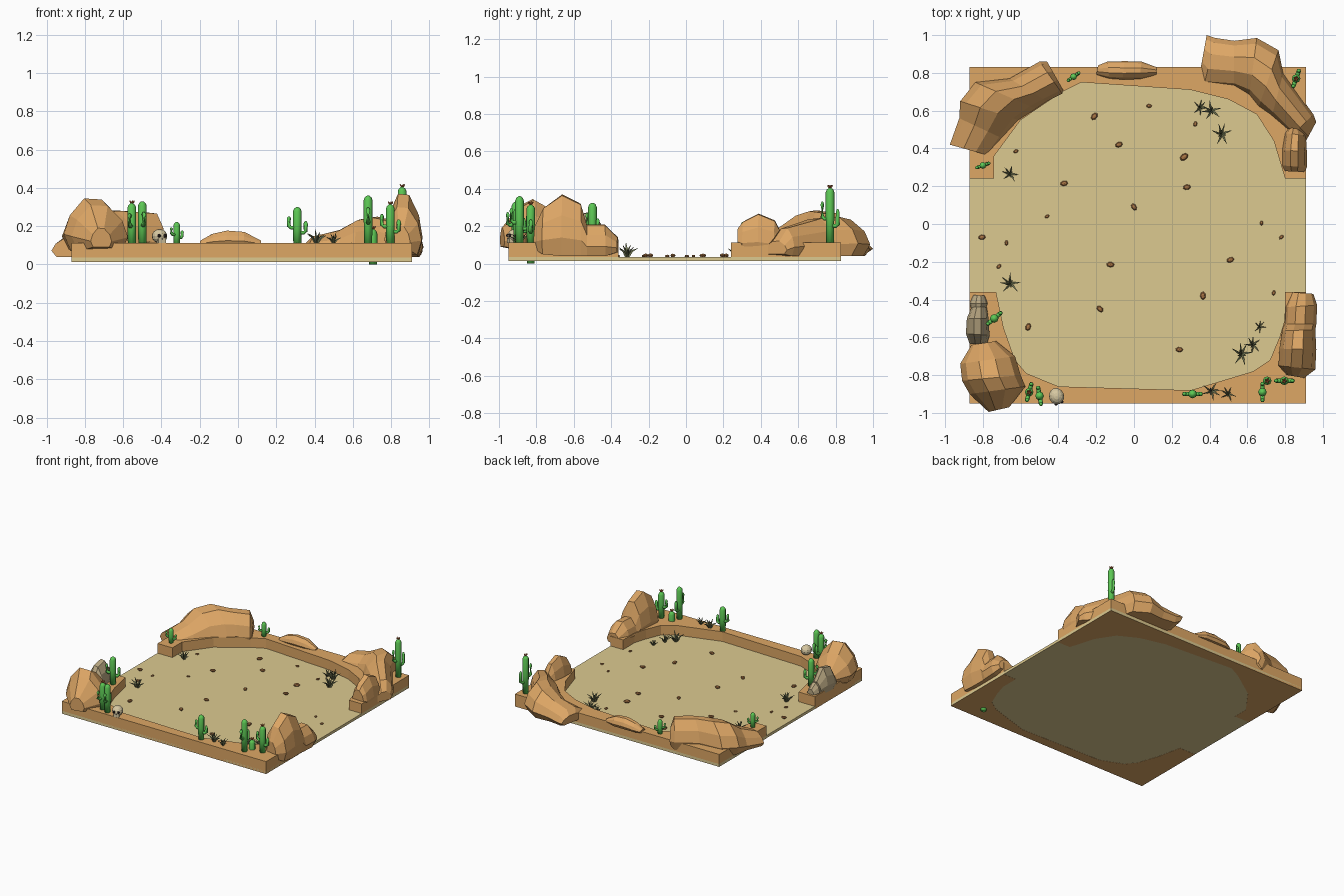
import bpy, bmesh, math, random
from mathutils import Vector, Matrix

random.seed(4)


def mat(name, r, g, b):
    m = bpy.data.materials.new(name)
    m.diffuse_color = (r, g, b, 1)
    return m


SAND = mat("sand", .72, .59, .28)
CLAY = mat("clay", .73, .39, .13)
ROCK = mat("sandstone", .72, .38, .13)
PALE = mat("pale_stone", .50, .40, .23)
GREEN = mat("cactus_green", .11, .58, .09)
FLOWER = mat("flower", .55, .16, .05)
GRASS = mat("dry_grass", .17, .19, .09)
PEBBLE = mat("pebble_brown", .40, .18, .06)
BONE = mat("bone", .68, .58, .36)
DARK = mat("dark", .03, .02, .02)


def finish(bm, name, *mats, smooth=False):
    bmesh.ops.recalc_face_normals(bm, faces=bm.faces)
    me = bpy.data.meshes.new(name)
    bm.to_mesh(me)
    bm.free()
    for m in mats:
        me.materials.append(m)
    for p in me.polygons:
        p.use_smooth = smooth
    ob = bpy.data.objects.new(name, me)
    bpy.context.collection.objects.link(ob)
    return ob


def loft(bm, rings, mi=0):
    vs = [[bm.verts.new(p) for p in r] for r in rings]
    n = len(vs[0])
    for a, b in zip(vs, vs[1:]):
        for i in range(n):
            j = (i + 1) % n
            bm.faces.new((a[i], a[j], b[j], b[i])).material_index = mi
    for r in (vs[0], vs[-1]):
        bm.faces.new(r).material_index = mi


def prism(name, outline, z0, z1, m):
    bm = bmesh.new()
    loft(bm, [[(x, y, z) for x, y in outline] for z in (z0, z1)])
    finish(bm, name, m)


# sand floor and raised rims
prism("sand_floor", [(-.87, -.95), (.91, -.95), (.91, .83), (-.87, .83)], .015, .036, SAND)
prism("front_rim", [(-.87, -.95), (-.87, -.36), (-.73, -.36), (-.69, -.55), (-.63, -.72),
                    (-.57, -.79), (-.4, -.86), (.3, -.88), (.63, -.78), (.72, -.72), (.77, -.6),
                    (.80, -.5), (.80, -.36), (.91, -.36), (.91, -.95)], .014, .112, CLAY)
prism("back_rim", [(-.87, .83), (-.87, .24), (-.74, .24), (-.74, .36), (-.6, .55), (-.38, .70),
                   (-.28, .75), (.3, .71), (.5, .66), (.65, .58), (.74, .44), (.80, .24),
                   (.91, .24), (.91, .83)], .014, .112, CLAY)

# rocks: stations (left x, left y, right x, right y, bottom, top) swept with one profile
PROFILE = [(.12, 0), (0, .32), (.1, .68), (.34, 1), (.64, .98), (.9, .66), (1, .3), (.88, 0)]


def rock(name, stations, m=ROCK):
    bm = bmesh.new()
    loft(bm, [[(xl + (xr - xl) * t, yl + (yr - yl) * t, z0 + (z1 - z0) * f) for t, f in PROFILE]
              for xl, yl, xr, yr, z0, z1 in stations])
    finish(bm, name, m)


rock("back_left_rock", [(-.975, .42, -.76, .36, .04, .14), (-.925, .56, -.69, .45, .04, .19),
                        (-.92, .65, -.61, .55, .04, .26), (-.84, .75, -.52, .61, .04, .285),
                        (-.66, .77, -.46, .65, .05, .28), (-.50, .86, -.38, .69, .05, .27),
                        (-.46, .86, -.375, .71, .08, .2)])
rock("back_right_rock", [(.385, 1, .345, .78, .06, .12), (.43, .985, .37, .73, .04, .15),
                         (.53, .97, .53, .72, .04, .18), (.65, .985, .61, .68, .04, .235),
                         (.765, .92, .66, .62, .04, .25), (.79, .80, .73, .57, .04, .24),
                         (.95, .58, .84, .47, .04, .19), (.965, .54, .90, .42, .05, .12)])
rock("right_small_rock", [(.80, .28, .90, .275, .09, .19), (.785, .31, .915, .30, .06, .225),
                          (.785, .39, .915, .385, .05, .267), (.80, .48, .91, .47, .05, .23),
                          (.82, .51, .89, .50, .08, .17)])
rock("front_right_rock", [(.81, -.80, .90, -.815, .08, .2), (.765, -.75, .96, -.77, .05, .3),
                          (.77, -.66, .965, -.665, .04, .37), (.785, -.565, .96, -.56, .04, .32),
                          (.795, -.53, .965, -.53, .04, .21), (.80, -.44, .97, -.43, .04, .21),
                          (.83, -.36, .95, -.37, .06, .14)])
rock("front_left_rock", [(-.86, -.64, -.73, -.62, .11, .19), (-.92, -.74, -.63, -.70, .08, .29),
                         (-.91, -.83, -.60, -.80, .07, .345), (-.87, -.90, -.575, -.86, .07, .31),
                         (-.77, -.995, -.66, -.97, .09, .19)])
rock("back_low_rock", [(-.2, .79, -.19, .84, .1, .125), (-.13, .77, -.14, .86, .1, .16),
                       (-.06, .765, -.05, .862, .1, .177), (.03, .767, .04, .86, .1, .17),
                       (.12, .79, .12, .83, .1, .125)])
rock("pale_boulder", [(-.87, -.635, -.78, -.64, .09, .17), (-.89, -.58, -.765, -.59, .09, .26),
                      (-.885, -.50, -.77, -.50, .09, .28), (-.86, -.44, -.78, -.44, .1, .19)], PALE)
rock("pale_small_boulder", [(-.86, -.46, -.79, -.46, .1, .18), (-.87, -.42, -.775, -.42, .09, .19),
                            (-.85, -.375, -.79, -.38, .1, .15)], PALE)


def tube(bm, pts, radii, n=8, mi=0):
    pts = [Vector(p) for p in pts]
    rings = []
    for i, (p, r) in enumerate(zip(pts, radii)):
        q = (pts[min(i + 1, len(pts) - 1)] - pts[max(i - 1, 0)]).to_track_quat('Z', 'Y')
        rings.append([p + q @ Vector((r * math.cos(a), r * math.sin(a), 0))
                      for a in (2 * math.pi * k / n for k in range(n))])
    loft(bm, rings, mi)


# cacti: x, y, bottom, top, arm angle (degrees), arms, flower
CACTI = [(-.555, -.89, .1, .32, 75, 2, 1), (-.50, -.91, .1, .33, 100, 2, 0),
         (-.74, -.50, .1, .325, 40, 2, 0), (-.32, .78, .1, .222, 35, 2, 0),
         (-.80, .31, .1, .225, 20, 2, 0), (.31, -.90, .1, .30, 0, 2, 0),
         (.68, -.89, .1, .36, 90, 2, 0), (.705, -.83, .0, .185, 0, 0, 1),
         (.796, -.83, .1, .315, 0, 2, 1), (.858, .77, .1, .405, 70, 2, 1)]
for k, (x, y, z0, z1, ang, arms, flower) in enumerate(CACTI):
    bm = bmesh.new()
    h = z1 - z0
    r = .023 if h > .15 else .018
    tube(bm, [(x, y, z) for z in (z0, z0 + h * .5, z1 - r, z1 - r * .4, z1)],
         [r * .9, r, r, r * .75, r * .25])
    for s in range(arms):
        a = math.radians(ang + 180 * s)
        zb, reach, up = z0 + h * (.33 + .13 * s), r * 1.9, h * .3
        path = [(0, 0), (reach * .75, 0), (reach, .008), (reach, up * .8), (reach, up)]
        q = r * .5
        tube(bm, [(x + d * math.cos(a), y + d * math.sin(a), zb + z) for d, z in path],
             [q, q, q, q, q * .4], 6)
    for s in range(5 * flower):
        a = s * 2 * math.pi / 5
        tube(bm, [(x, y, z1 - .003), (x + .009 * math.cos(a), y + .009 * math.sin(a), z1 + .008),
                  (x + .015 * math.cos(a), y + .015 * math.sin(a), z1 + .015)],
             [.003, .005, .001], 4, 1)
    finish(bm, f"cactus_{k}", GREEN, FLOWER, smooth=True)

# grass tufts: x, y, ground height, size
TUFTS = [(.35, .615, .034, .75), (.41, .6, .034, 1), (.465, .475, .034, 1.05),
         (-.655, .265, .034, .85), (-.655, -.315, .034, 1.05), (.57, -.69, .034, 1.1),
         (.63, -.64, .034, .85), (.665, -.545, .034, .6), (.41, -.885, .11, .95),
         (.50, -.90, .11, .75)]
for k, (x, y, z, s) in enumerate(TUFTS):
    bm = bmesh.new()
    off = random.random() * 6
    for b in range(9):
        a = off + b * 2.4
        reach = s * (.055 if b < 6 else .022)
        h = s * (.05 if b < 6 else .075) * random.uniform(.8, 1.1)
        c, d = math.cos(a) * reach, math.sin(a) * reach
        tube(bm, [(x + c * .1, y + d * .1, z), (x + c * .45, y + d * .45, z + h * .65),
                  (x + c, y + d, z + h)], [.006 * s, .006 * s, .0008], 3)
    finish(bm, f"grass_tuft_{k}", GRASS)

# pebbles: x, y, half length
PEBBLES = [(-.21, .57, .022), (-.08, .42, .021), (.08, .625, .015), (.325, .53, .015),
           (.265, .355, .025), (-.37, .215, .021), (.28, .195, .021), (-.46, .04, .013),
           (0, .09, .02), (-.625, .385, .014), (-.805, -.07, .02), (-.675, -.1, .014),
           (-.715, -.225, .015), (-.125, -.215, .021), (.51, -.19, .021), (.365, -.38, .022),
           (-.18, -.45, .021), (-.56, -.545, .021), (.24, -.665, .02), (.675, .005, .013),
           (.78, -.07, .014), (.74, -.365, .014)]
for k, (x, y, r) in enumerate(PEBBLES):
    bm = bmesh.new()
    m = (Matrix.Translation((x, y, .034 + r * .45)) @ Matrix.Rotation(random.random() * 3.1, 4, 'Z')
         @ Matrix.Diagonal((1, .68, .5, 1)))
    bmesh.ops.create_uvsphere(bm, u_segments=7, v_segments=4, radius=r, matrix=m)
    finish(bm, f"pebble_{k}", PEBBLE)

# skull facing front
bm = bmesh.new()
M = Matrix.Translation((-.41, -.912, .148)) @ Matrix.Rotation(.35, 4, 'Z')
bmesh.ops.create_uvsphere(bm, u_segments=12, v_segments=8, radius=.037,
                          matrix=M @ Matrix.Diagonal((1.08, 1.2, 1, 1)))
bmesh.ops.create_cube(bm, size=1, matrix=M @ Matrix.Translation((0, -.025, -.024))
                      @ Matrix.Diagonal((.04, .03, .026, 1)))
finish(bm, "skull", BONE)
bm = bmesh.new()
for px, pz, r in ((-.016, .002, .010), (.016, .002, .010), (0, -.013, .005)):
    bmesh.ops.create_uvsphere(bm, u_segments=8, v_segments=5, radius=r,
                              matrix=M @ Matrix.Translation((px, -.037, pz)))
finish(bm, "skull_sockets", DARK)
